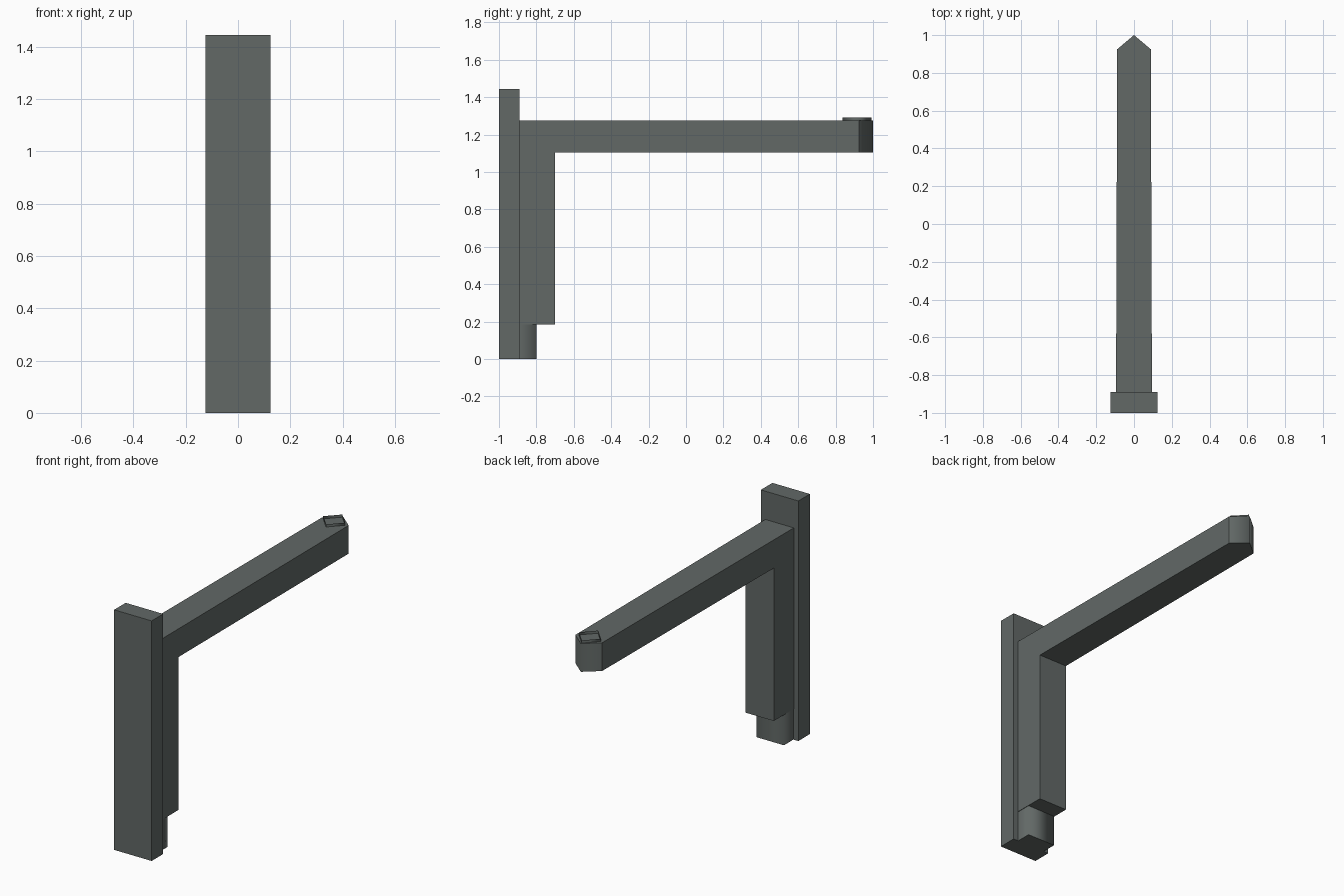
import bpy, bmesh

if "Cube" in bpy.data.objects:
    bpy.data.objects.remove(bpy.data.objects["Cube"])

grey = bpy.data.materials.new("dark grey metal")
grey.diffuse_color = (0.122, 0.140, 0.134, 1)
grey.use_nodes = True
grey.node_tree.nodes["Principled BSDF"].inputs["Base Color"].default_value = grey.diffuse_color


def finish(name, bm, recalc=True, smooth_rule=None):
    if recalc:
        bmesh.ops.recalc_face_normals(bm, faces=bm.faces[:])
    bm.normal_update()
    if smooth_rule:
        for f in bm.faces:
            f.smooth = smooth_rule(f)
    me = bpy.data.meshes.new(name)
    bm.to_mesh(me)
    bm.free()
    me.materials.append(grey)
    ob = bpy.data.objects.new(name, me)
    bpy.context.collection.objects.link(ob)
    return ob


def box(name, hx, y0, y1, z0, z1, smooth_rule=None):
    bm = bmesh.new()
    bmesh.ops.create_cube(bm, size=1)
    for v in bm.verts:
        v.co.x *= 2 * hx
        v.co.y = y0 + (v.co.y + 0.5) * (y1 - y0)
        v.co.z = z0 + (v.co.z + 0.5) * (z1 - z0)
    return finish(name, bm, True, smooth_rule)


# Mounting plate
box("mounting_plate", 0.125, -1.0, -0.89, 0.0, 1.445)

# Small foot block under the post, with softly shaded upright corners
box("foot_block", 0.092, -0.89, -0.80, 0.0, 0.185,
    lambda f: abs(f.normal.z) < 0.5 and f.normal.y > -0.5)

# L-shaped post and arm, slightly tapered toward the pointed tip
TOP, UNDER, NECK = 1.275, 1.105, 0.925
profile = [(-0.89, TOP), (-0.89, 0.185), (-0.70, 0.185),
           (-0.70, UNDER), (NECK, UNDER), (NECK, TOP)]


def half_width(y):
    return 0.095 - 0.006 * (y + 0.89) / (NECK + 0.89)


bm = bmesh.new()
left, right = [[bm.verts.new((s * half_width(y), y, z)) for y, z in profile]
               for s in (-1, 1)]
tip_low = bm.verts.new((0, 1.0, UNDER))
tip_high = bm.verts.new((0, 1.0, TOP))
bm.faces.new(left)
bm.faces.new(right[::-1])
for i in (0, 1, 2):
    bm.faces.new((left[i], left[i + 1], right[i + 1], right[i]))
bm.faces.new((left[3], left[4], tip_low, right[4], right[3]))     # underside
bm.faces.new((left[0], right[0], right[5], tip_high, left[5]))    # top
for side in (left, right):                                        # tip facets
    bm.faces.new((side[4], tip_low, tip_high, side[5]))
finish("post_and_arm", bm, True,
       lambda f: f.normal.y > 0.3 and abs(f.normal.x) > 0.3)

# Low diamond collar on top of the tip, open at the top
bm = bmesh.new()
diamond = [(0, 0.837), (0.073, 0.915), (0, 0.992), (-0.073, 0.915)]
low = [bm.verts.new((x, y, 1.270)) for x, y in diamond]
high = [bm.verts.new((x, y, 1.291)) for x, y in diamond]
for i in range(4):
    j = (i + 1) % 4
    bm.faces.new((low[i], low[j], high[j], high[i]))
finish("tip_collar", bm, False, lambda f: True)
